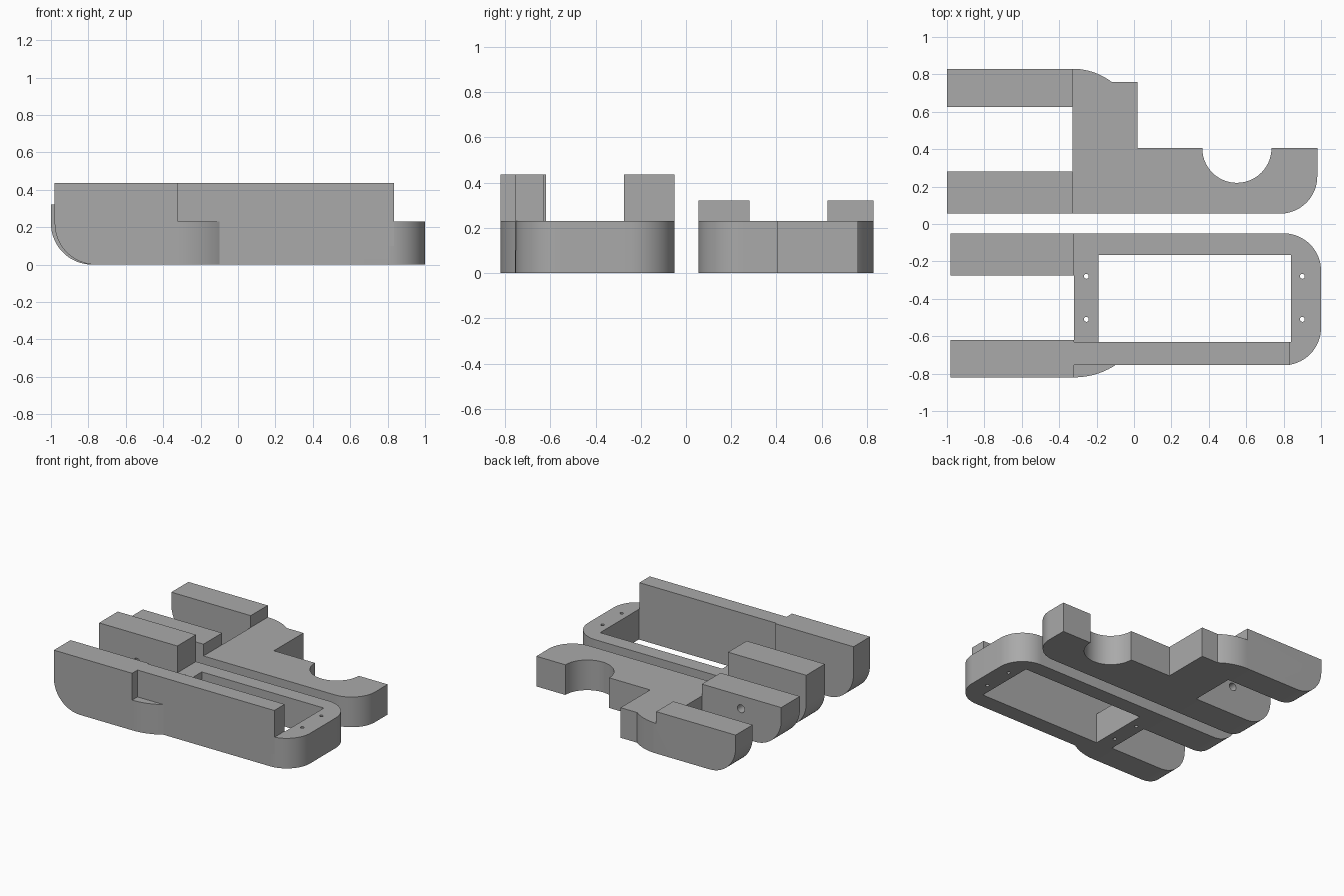
import bpy, bmesh, math
from mathutils import Vector

if "Cube" in bpy.data.objects:
    bpy.data.objects.remove(bpy.data.objects["Cube"])

grey = bpy.data.materials.new("plain grey")
grey.diffuse_color = (0.4, 0.4, 0.4, 1)
grey.use_nodes = True
grey.node_tree.nodes["Principled BSDF"].inputs["Base Color"].default_value = grey.diffuse_color


def arc(cx, cy, r, a0, a1, n=16):
    """Points on an arc, angles in degrees."""
    return [(cx + r * math.cos(math.radians(a0 + (a1 - a0) * i / n)),
             cy + r * math.sin(math.radians(a0 + (a1 - a0) * i / n))) for i in range(n + 1)]


def prism(name, pts, lo, hi, axis="z"):
    """Extrude a profile: (x, y) along z, or (x, z) along y."""
    bm = bmesh.new()
    place = (lambda p, h: (p[0], p[1], h)) if axis == "z" else (lambda p, h: (p[0], h, p[1]))
    face = bm.faces.new([bm.verts.new(place(p, lo)) for p in pts])
    ext = bmesh.ops.extrude_face_region(bm, geom=[face])["geom"]
    move = Vector((0, 0, hi - lo)) if axis == "z" else Vector((0, hi - lo, 0))
    bmesh.ops.translate(bm, vec=move, verts=[v for v in ext if isinstance(v, bmesh.types.BMVert)])
    bmesh.ops.recalc_face_normals(bm, faces=bm.faces)
    me = bpy.data.meshes.new(name)
    bm.to_mesh(me)
    bm.free()
    me.materials.append(grey)
    ob = bpy.data.objects.new(name, me)
    bpy.context.collection.objects.link(ob)
    return ob


def box(name, x0, x1, y0, y1, z0, z1):
    return prism(name, [(x0, y0), (x1, y0), (x1, y1), (x0, y1)], z0, z1)


def arm(name, x0, x1, y0, y1, top, r=0.22):
    """Straight arm whose lower outer end is rounded."""
    return prism(name, arc(x0 + r, r, r, 180, 270) + [(x1, 0), (x1, top), (x0, top)], y0, y1, "y")


def hole(x, c, r, lo, hi, axis="z"):
    return prism("hole_cutter", arc(x, c, r, 0, 345, 23), lo, hi, axis)


def combine(body, parts, op):
    """Merge or cut parts into the body, then discard them."""
    for part in parts:
        mod = body.modifiers.new("join", "BOOLEAN")
        mod.operation, mod.solver, mod.object = op, "EXACT", part
        bpy.context.view_layer.objects.active = body
        bpy.ops.object.modifier_apply(modifier=mod.name)
        bpy.data.objects.remove(part)


def finish(body):
    bpy.ops.object.select_all(action="DESELECT")
    body.select_set(True)
    bpy.context.view_layer.objects.active = body
    bpy.ops.object.shade_smooth_by_angle(angle=math.radians(30))


# Front half: low frame with rounded end and a flared shoulder
h = 0.405
flare = math.degrees(math.asin(0.22 / h))
frame = prism("window_frame",
              [(-0.32, -0.05), (-0.32, -0.82)]
              + arc(-0.32, -0.82 + h, h, 270, 270 + flare)[1:]
              + arc(0.8, -0.555, 0.2, 270, 360) + arc(0.8, -0.25, 0.2, 0, 90), 0, 0.23)
combine(frame, [
    box("side_wall", -0.32, 0.835, -0.755, -0.63, 0.1, 0.435),
    arm("outer_arm", -0.98, -0.32, -0.82, -0.62, 0.435),
    arm("inner_arm", -0.98, -0.32, -0.275, -0.05, 0.435)], "UNION")
combine(frame, [box("window_cutter", -0.19, 0.84, -0.63, -0.165, -0.1, 0.6)]
        + [hole(x, y, 0.013, -0.1, 0.6) for x in (-0.255, 0.9) for y in (-0.28, -0.51)]
        + [hole(-0.66, 0.22, 0.03, -0.4, -0.01, "y")], "DIFFERENCE")
finish(frame)

# Rear half: stepped plate with a half-round notch
h = 0.35
flare = math.degrees(math.asin(0.21 / h))
plate = prism("notched_plate",
              [(-0.33, 0.055)] + arc(0.78, 0.255, 0.2, 270, 360)
              + [(0.98, 0.405)] + arc(0.55, 0.405, 0.185, 360, 180, 28)
              + [(0.02, 0.405), (0.02, 0.76)]
              + arc(-0.33, 0.83 - h, h, 90 - flare, 90), 0, 0.23)
combine(plate, [
    arm("outer_arm", -1, -0.33, 0.625, 0.83, 0.32),
    arm("inner_arm", -1, -0.33, 0.055, 0.28, 0.32)], "UNION")
combine(plate, [hole(-0.66, 0.22, 0.03, 0.01, 0.4, "y")], "DIFFERENCE")
finish(plate)
